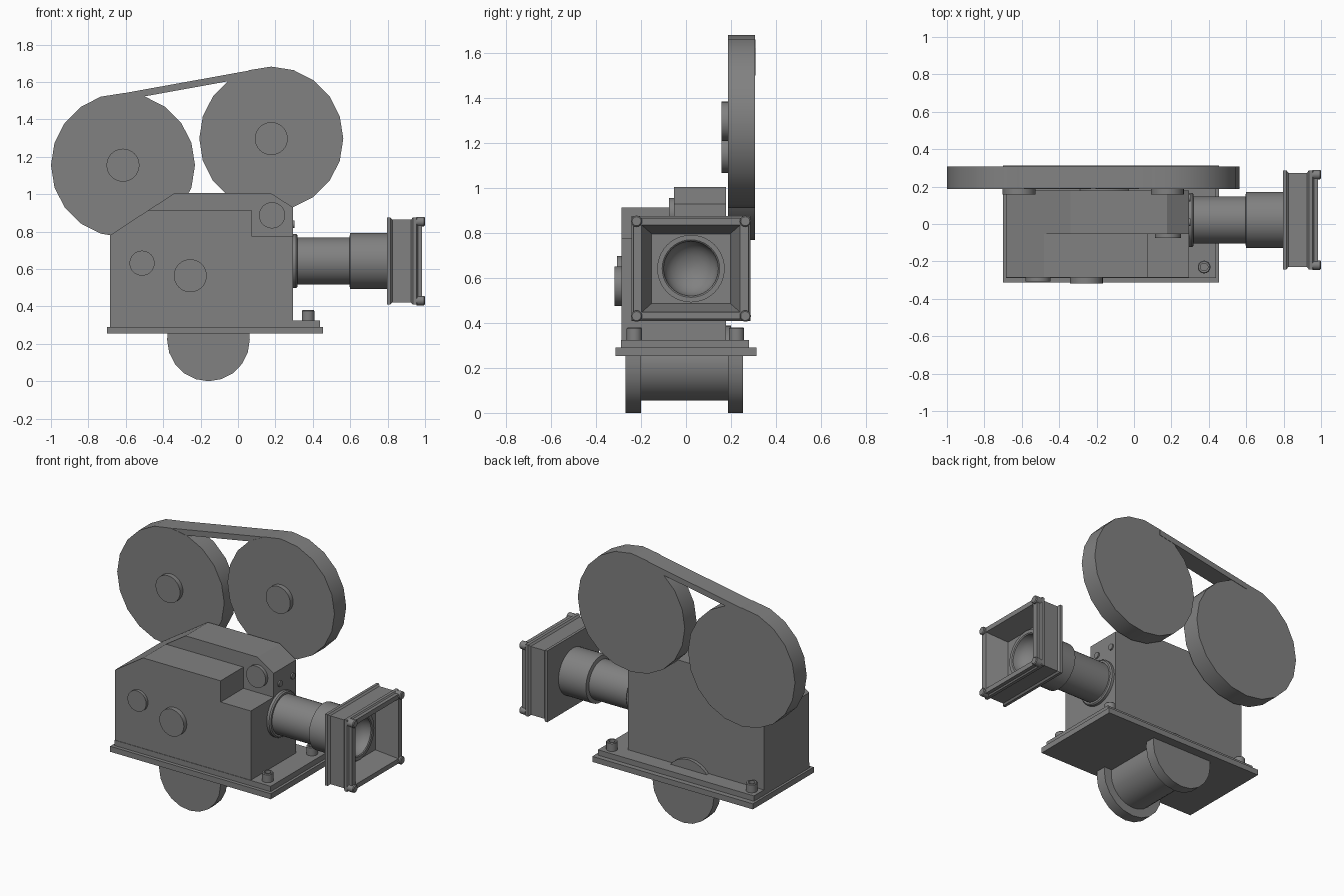
import bpy, bmesh, math

if "Cube" in bpy.data.objects:
    bpy.data.objects.remove(bpy.data.objects["Cube"])

AXES = {  # maps (u, v, w) with w the extrusion direction
    'x': lambda u, v, w: (w, u, v),
    'y': lambda u, v, w: (u, w, v),
    'z': lambda u, v, w: (u, v, w),
}

# dark painted metal
PAINT = bpy.data.materials.new("dark_grey_paint")
PAINT.diffuse_color = (.22, .22, .22, 1)
PAINT.use_nodes = True
PAINT.node_tree.nodes["Principled BSDF"].inputs["Base Color"].default_value = PAINT.diffuse_color


def loft(name, rings, smooth=True):
    """Skin a list of equal-length point rings and cap both ends."""
    bm = bmesh.new()
    vs = [[bm.verts.new(p) for p in r] for r in rings]
    n = len(rings[0])
    for a, b in zip(vs, vs[1:]):
        for i in range(n):
            bm.faces.new((a[i], a[(i + 1) % n], b[(i + 1) % n], b[i]))
    bm.faces.new(vs[0])
    bm.faces.new(vs[-1])
    bmesh.ops.recalc_face_normals(bm, faces=bm.faces)
    me = bpy.data.meshes.new(name)
    bm.to_mesh(me)
    bm.free()
    me.materials.append(PAINT)
    ob = bpy.data.objects.new(name, me)
    bpy.context.collection.objects.link(ob)
    if smooth:
        bpy.ops.object.select_all(action='DESELECT')
        ob.select_set(True)
        bpy.context.view_layer.objects.active = ob
        bpy.ops.object.shade_smooth_by_angle(angle=math.radians(30))
    return ob


def prism(name, pts, w0, w1, axis='y', smooth=False):
    f = AXES[axis]
    return loft(name, [[f(u, v, w) for u, v in pts] for w in (w0, w1)], smooth)


def circle(u, v, r, n=32):
    return [(u + r * math.cos(2 * math.pi * i / n), v + r * math.sin(2 * math.pi * i / n))
            for i in range(n)]


def turned(name, u, v, profile, axis, n=32):
    """Round part from (position along axis, radius) pairs."""
    f = AXES[axis]
    return loft(name, [[f(a, b, w) for a, b in circle(u, v, r, n)] for w, r in profile])


def rect(u0, u1, v0, v1):
    return [(u0, v0), (u1, v0), (u1, v1), (u0, v1)]


# base plates
prism("base_plate_lower", rect(-.70, .455, -.313, .313), .254, .29, 'z')
prism("base_plate_upper", rect(-.685, .438, -.29, .28), .29, .325, 'z')

# camera body: tall rear block and stepped front block
prism("body_rear", [(-.685, .325), (-.685, .78), (-.34, 1.005), (.176, 1.005),
                    (.293, .93), (.293, .325)], -.053, .178)
prism("body_front", [(-.685, .325), (-.685, .78), (-.482, .913), (.076, .913),
                     (.076, .775), (.293, .775), (.293, .325)], -.287, -.053)

# knobs on the front side
for name, x, z, r, y0, y1 in [("small_knob", -.513, .631, .067, -.307, -.28),
                              ("large_knob", -.255, .564, .088, -.318, -.28),
                              ("upper_knob", .182, .887, .07, -.076, -.05)]:
    turned(name, x, z, [(y0, r), (y1, r)], 'y')

# film reels with hubs, and the belt over them
for side, x, z in (("left", -.615, 1.155), ("right", .178, 1.297)):
    turned(side + "_reel", x, z, [(.187, .385), (.308, .385)], 'y', 20)
    turned(side + "_reel_hub", x, z, [(.157, .088), (.19, .088)], 'y')
prism("reel_belt", [(-.615, 1.539), (.06, 1.661), (.06, 1.624), (-.615, 1.502)], .189, .31)

# tripod mount under the base: spool with two flanges
turned("mount_spool", -.158, .222, [(-.24, .167), (.2, .167)], 'y', 24)
half = [(-.158 + .221 * math.cos(a), .222 + .221 * math.sin(a))
        for a in (math.radians(180 + 18 * i) for i in range(11))]
low = min(z for _, z in half)
half = [(x, z - low * (.288 - z) / (.288 - low)) for x, z in half]  # stand on z = 0
flange = half + [(.058, .288), (-.374, .288)]
prism("mount_flange_front", flange, -.27, -.2, 'y', True)
prism("mount_flange_back", flange, .187, .254, 'y', True)

# base bolts with socket heads
for i, (x, y) in enumerate([(.375, -.23), (.375, .225), (-.63, .225)]):
    turned(f"base_bolt_{i + 1}", x, y,
           [(.32, .034), (.375, .034), (.38, .03), (.38, .02), (.35, .02)], 'z', 24)

# small screws beside the lens
for i, y in enumerate((.01, .14)):
    turned(f"lens_screw_{i + 1}", y, .84, [(.28, .02), (.302, .02)], 'x', 16)

# lens barrel with hollow concave front
CY, CZ = .022, .642
bowl = [(.855 - .1 * math.sin(t), .122 * math.cos(t))
        for t in (math.radians(15 * i) for i in range(6))]
turned("lens_barrel", CY, CZ,
       [(.28, .145), (.31, .145), (.318, .138), (.318, .126), (.595, .126), (.6, .15),
        (.86, .15), (.86, .128)] + bowl + [(.755, .008)], 'x', 40)

# matte box: hollow rectangular hood with raised rims
box = [(.797, .265, .232), (.815, .265, .232), (.825, .252, .222), (.925, .252, .222),
       (.935, .265, .233), (.955, .265, .233), (.962, .255, .225), (.985, .255, .225),
       (.985, .219, .194), (.85, .175, .155)]
hood = loft("matte_box", [[(x, CY + u, CZ + v) for u, v in rect(-a, a, -b, b)]
                          for x, a, b in box], False)

# open the hood's back wall for the lens with a round cutter
cut = turned("lens_hole_cutter", CY, CZ, [(.7, .1495), (.95, .1495)], 'x', 40)
cut.hide_render = True
cut.hide_viewport = True
m = hood.modifiers.new("lens_hole", 'BOOLEAN')
m.operation = 'DIFFERENCE'
m.solver = 'EXACT'
m.object = cut

# corner posts of the matte box
for sy, side in ((-1, "left"), (1, "right")):
    for sz, level in ((-1, "low"), (1, "high")):
        turned(f"matte_box_post_{side}_{level}", CY + sy * .242, CZ + sz * .211,
               [(.955, .025), (.995, .025), (1.0, .02)], 'x', 16)
